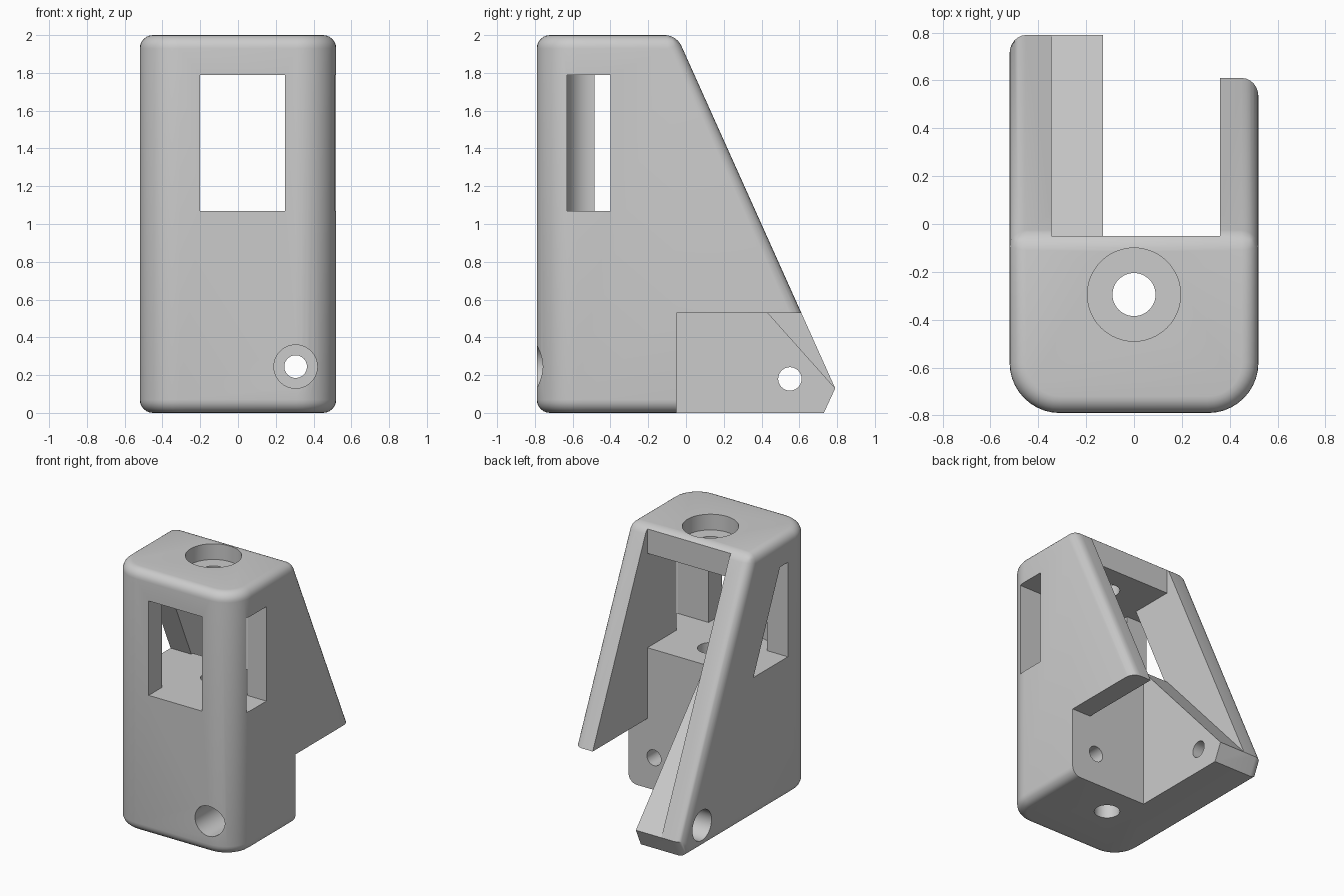
import bpy, bmesh, math
from mathutils import Matrix

default = bpy.data.objects.get("Cube")
if default:
    bpy.data.objects.remove(default, do_unlink=True)

# Single plain grey
grey = bpy.data.materials.new("plain grey")
grey.use_nodes = True
grey.diffuse_color = (0.6, 0.6, 0.6, 1)
grey.node_tree.nodes["Principled BSDF"].inputs["Base Color"].default_value = (0.6, 0.6, 0.6, 1)


def finish(bm, name):
    bmesh.ops.recalc_face_normals(bm, faces=bm.faces)
    mesh = bpy.data.meshes.new(name)
    bm.to_mesh(mesh)
    bm.free()
    mesh.materials.append(grey)
    obj = bpy.data.objects.new(name, mesh)
    bpy.context.collection.objects.link(obj)
    return obj


def prism(points, lo, hi, axis):
    """Extrude a 2D outline: (y, z) along x, or (x, y) along z."""
    bm = bmesh.new()
    place = (lambda a, b: (lo, a, b)) if axis == "x" else (lambda a, b: (a, b, lo))
    face = bm.faces.new([bm.verts.new(place(a, b)) for a, b in points])
    new = bmesh.ops.extrude_face_region(bm, geom=[face])["geom"]
    depth = hi - lo
    shift = (depth, 0, 0) if axis == "x" else (0, 0, depth)
    bmesh.ops.translate(bm, vec=shift, verts=[v for v in new if isinstance(v, bmesh.types.BMVert)])
    return bm


def box(x0, x1, y0, y1, z0, z1):
    return prism([(x0, y0), (x1, y0), (x1, y1), (x0, y1)], z0, z1, "z")


def rod(centre, radius, length, axis):
    bm = bmesh.new()
    turn = {"x": Matrix.Rotation(math.pi / 2, 4, "Y"),
            "y": Matrix.Rotation(math.pi / 2, 4, "X"), "z": Matrix()}[axis]
    bmesh.ops.create_cone(bm, cap_ends=True, segments=48, radius1=radius, radius2=radius,
                          depth=length, matrix=Matrix.Translation(centre) @ turn)
    return bm


# Outer housing: wedge profile with rounded front corners and softened rim
W, BACK, FLOOR, ROOF = 0.52, -0.05, 1.07, 1.79
bm = prism([(-0.79, 0), (0.73, 0), (0.79, 0.13), (BACK, 2), (-0.79, 2)], -W, W, "x")
bmesh.ops.recalc_face_normals(bm, faces=bm.faces)
corners = [e for e in bm.edges if all(v.co.y < -0.78 for v in e.verts)
           and abs(e.verts[0].co.z - e.verts[1].co.z) > 1]
bmesh.ops.bevel(bm, geom=corners, offset=0.21, offset_type="OFFSET", segments=10,
                profile=0.5, affect="EDGES")
rim = [e for e in bm.edges if e.calc_face_angle(0) > 0.5
       and not (all(v.co.y > 0.7 for v in e.verts)
                and abs(e.verts[0].co.x - e.verts[1].co.x) > 0.5)]
bmesh.ops.bevel(bm, geom=rim, offset=0.099, offset_type="WIDTH", segments=6,
                profile=0.5, affect="EDGES")
housing = finish(bm, "housing")

# Chamber outline, rounded at one front corner
IN_L, IN_R, FRONT, R = -0.345, 0.36, -0.63, 0.145
chamber = [(IN_R, 1), (IN_L, 1)]
for i in range(9):
    a = math.pi + i * math.pi / 16
    chamber.append((IN_L + R + R * math.cos(a), FRONT + R + R * math.sin(a)))
chamber.append((IN_R, FRONT))

cuts = [
    prism(chamber, FLOOR, ROOF, "z"),
    # open back, leaving the sloped brace beside one wall
    box(-0.13, IN_R, BACK, 1, -0.2, 2.2),
    prism([(BACK, 2.2), (BACK, FLOOR), (0.79, 0.13), (1, -0.1), (1, 2.2)], IN_L, -0.1, "x"),
    box(-0.13, 0.7, BACK, 1, -0.2, 0.53),
    # windows
    box(-0.2, 0.25, -1, -0.5, FLOOR, ROOF),
    box(0.25, 0.7, FRONT, -0.4, FLOOR, ROOF),
    prism([(-0.485, FLOOR), (-0.07, FLOOR), (-0.39, ROOF), (-0.485, ROOF)], -0.7, -0.25, "x"),
    # screw holes and their recesses
    rod((0, -0.295, 1), 0.09, 2.4, "z"),
    rod((0, -0.295, 2.08), 0.195, 0.4, "z"),
    rod((0.305, -0.4, 0.245), 0.06, 1.2, "y"),
    rod((0.305, -0.65, 0.245), 0.115, 0.6, "y"),
    rod((-0.3, 0.55, 0.18), 0.062, 0.8, "x"),
    rod((-0.52, 0.55, 0.18), 0.115, 0.4, "x"),
]

bpy.ops.object.select_all(action="DESELECT")
bpy.context.view_layer.objects.active = housing
housing.select_set(True)
for bm in cuts:
    cutter = finish(bm, "cutter")
    cutter.hide_render = True
    mod = housing.modifiers.new("cut", "BOOLEAN")
    mod.operation, mod.solver, mod.object = "DIFFERENCE", "EXACT", cutter
    bpy.ops.object.modifier_apply(modifier=mod.name)
    bpy.data.objects.remove(cutter, do_unlink=True)

bpy.ops.object.shade_smooth_by_angle(angle=math.radians(30))
